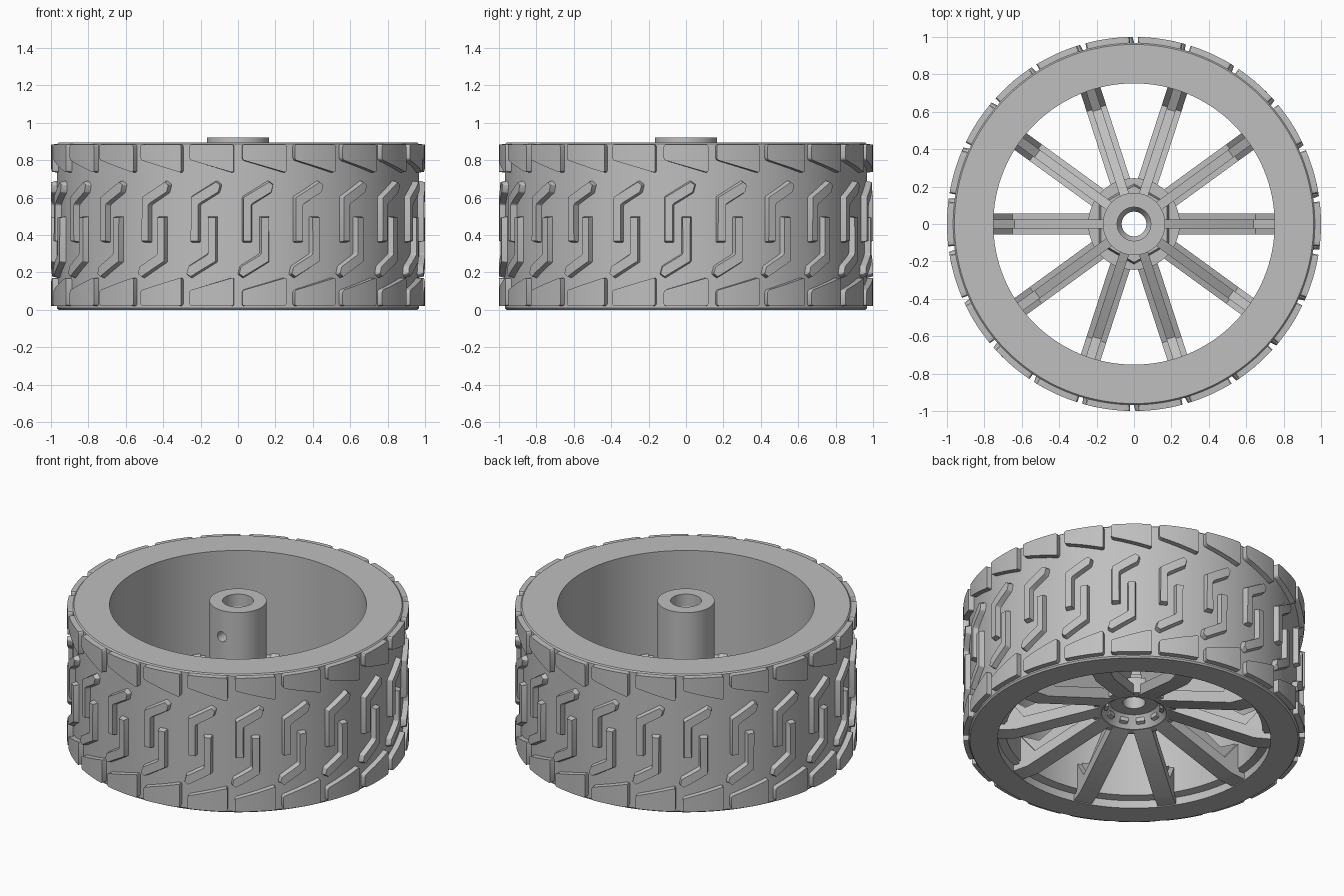
import bpy, bmesh, math
from mathutils import Matrix, Vector

if "Cube" in bpy.data.objects:
    bpy.data.objects.remove(bpy.data.objects["Cube"], do_unlink=True)

grey = bpy.data.materials.new("plain_grey")
grey.use_nodes = True
grey.diffuse_color = (0.52, 0.52, 0.52, 1)
grey.node_tree.nodes["Principled BSDF"].inputs["Base Color"].default_value = grey.diffuse_color

TREADS = 22
SPOKES = 10
TYRE_R = 0.965


def finish(name, bm, smooth=True):
    mesh = bpy.data.meshes.new(name)
    bm.to_mesh(mesh)
    bm.free()
    obj = bpy.data.objects.new(name, mesh)
    bpy.context.collection.objects.link(obj)
    mesh.materials.append(grey)
    if smooth:
        bpy.ops.object.select_all(action='DESELECT')
        obj.select_set(True)
        bpy.context.view_layer.objects.active = obj
        bpy.ops.object.shade_smooth_by_angle(angle=math.radians(30))
    return obj


def lathe(name, profile, segments):
    """Closed (radius, height) profile turned around z."""
    bm = bmesh.new()
    rings = []
    for i in range(segments):
        a = math.tau * i / segments
        rings.append([bm.verts.new((r * math.cos(a), r * math.sin(a), z)) for r, z in profile])
    n = len(profile)
    for i in range(segments):
        a, b = rings[i], rings[(i + 1) % segments]
        for j in range(n):
            k = (j + 1) % n
            bm.faces.new((a[j], b[j], b[k], a[k]))
    bmesh.ops.recalc_face_normals(bm, faces=bm.faces)
    return finish(name, bm)


def ring_of(name, master, count, start):
    """Repeat a master bmesh around z."""
    mesh = bpy.data.meshes.new("master")
    master.to_mesh(mesh)
    master.free()
    bm = bmesh.new()
    for i in range(count):
        old = len(bm.verts)
        bm.from_mesh(mesh)
        bm.verts.ensure_lookup_table()
        turn = Matrix.Rotation(start + math.tau * i / count, 3, 'Z')
        bmesh.ops.rotate(bm, verts=bm.verts[old:], cent=(0, 0, 0), matrix=turn)
    bpy.data.meshes.remove(mesh)
    return finish(name, bm)


def tread(name, outline, start_deg, draft, corner):
    """Raised pad: flat outline (arc, height) with drafted sides, wrapped on the tyre."""
    bm = bmesh.new()
    face = bm.faces.new([bm.verts.new((u, z, 0)) for u, z in outline])
    face.normal_update()
    if face.normal.z < 0:
        face.normal_flip()
    bmesh.ops.bevel(bm, geom=bm.verts[:], offset=corner, segments=3,
                    affect='VERTICES', profile=0.5)
    bm.normal_update()
    bmesh.ops.inset_region(bm, faces=bm.faces[:], thickness=draft, use_boundary=True)
    # the inner faces are the ones not touching the open border
    inner = {v for f in bm.faces if not any(e.is_boundary for e in f.edges) for v in f.verts}
    for v in inner:
        v.co.z = 1.0 - TYRE_R
    for step in range(-4, 5):
        bmesh.ops.bisect_plane(bm, geom=bm.verts[:] + bm.edges[:] + bm.faces[:],
                               plane_co=(step * 0.03, 0, 0), plane_no=(1, 0, 0))
    for v in bm.verts:
        u, z, d = v.co
        r = TYRE_R + d
        v.co = Vector((r * math.cos(u), r * math.sin(u), z))
    return ring_of(name, bm, TREADS, math.radians(start_deg))


def side_plate(bm, profile, width):
    """Extrude an (x, z) side outline to a plate centred on y."""
    loops = [[bm.verts.new((x, s * width / 2, z)) for x, z in profile] for s in (-1, 1)]
    n = len(profile)
    bm.faces.new(loops[0])
    bm.faces.new(loops[1][::-1])
    for i in range(n):
        j = (i + 1) % n
        bm.faces.new((loops[0][i], loops[1][i], loops[1][j], loops[0][j]))


# Tyre and rim barrel
lathe("tyre_and_rim", [(0.80, 0), (0.96, 0), (TYRE_R + 0.003, 0.01), (TYRE_R + 0.003, 0.885),
                       (0.96, 0.893), (0.752, 0.893), (0.752, 0.06), (0.80, 0.05)], 128)

# Shoulder blocks, taller toward one side
shoulder = [(-0.122, 0.80), (0.122, 0.73), (0.122, 0.886), (-0.122, 0.886)]
half_step = 180 / TREADS
tread("upper_shoulder_blocks", shoulder, -90 + half_step, 0.002, 0.015)
tread("lower_shoulder_blocks", [(u, 0.905 - z) for u, z in shoulder],
      -90 + half_step, 0.002, 0.015)

# Interlocking hooked lugs
hook = [(-0.075, 0.36), (-0.02, 0.36), (-0.02, 0.56), (0.088, 0.625),
        (0.10, 0.67), (0.07, 0.692), (-0.075, 0.605)]
tread("upper_hook_lugs", hook, -84.4, 0.008, 0.006)
tread("lower_hook_lugs", [(-u, 0.86 - z) for u, z in hook], -84.4, 0.008, 0.006)

# Spokes: dished flange with a rim gusset, plus a raised centre rib
spoke = bmesh.new()
side_plate(spoke, [(0.20, 0.18), (0.70, 0.012), (0.82, 0.005), (0.82, 0.045),
                   (0.76, 0.045), (0.76, 0.24), (0.65, 0.10), (0.20, 0.25)], 0.11)
side_plate(spoke, [(0.15, 0.21), (0.66, 0.06), (0.76, 0.06), (0.76, 0.245),
                   (0.64, 0.18), (0.26, 0.38), (0.15, 0.42)], 0.05)
bmesh.ops.recalc_face_normals(spoke, faces=spoke.faces)
ring_of("spokes", spoke, SPOKES, 0)

# Hub with bore, countersink, bottom recess and flange
hub = lathe("hub", [(0.066, 0.25), (0.066, 0.80), (0.09, 0.84), (0.09, 0.92), (0.167, 0.92),
                    (0.167, 0.28), (0.245, 0.28), (0.245, 0.18), (0.19, 0.18), (0.14, 0.25)], 64)

# Hexagonal collar on the flange
collar = bmesh.new()
bmesh.ops.create_cone(collar, cap_ends=False, segments=6, radius1=0.215, radius2=0.205,
                      depth=0.06, matrix=Matrix.Translation((0, 0, 0.31)))
top = [e for e in collar.edges if all(v.co.z > 0.33 for v in e.verts)]
lip = bmesh.ops.extrude_edge_only(collar, edges=top)
for v in [g for g in lip["geom"] if isinstance(g, bmesh.types.BMVert)]:
    v.co.x *= 0.75
    v.co.y *= 0.75
finish("hub_collar", collar, smooth=False)

# Screw hole through the front wall of the hub
bpy.ops.mesh.primitive_cylinder_add(vertices=24, radius=0.032, depth=0.16,
                                    location=(0, -0.14, 0.75), rotation=(math.pi / 2, 0, 0))
cutter = bpy.context.object
cutter.name = "screw_hole_cutter"
cutter.hide_render = True
cut = hub.modifiers.new("screw_hole", 'BOOLEAN')
cut.operation = 'DIFFERENCE'
cut.object = cutter
bpy.context.view_layer.objects.active = hub
bpy.ops.object.modifier_apply(modifier=cut.name)
bpy.data.objects.remove(cutter, do_unlink=True)
